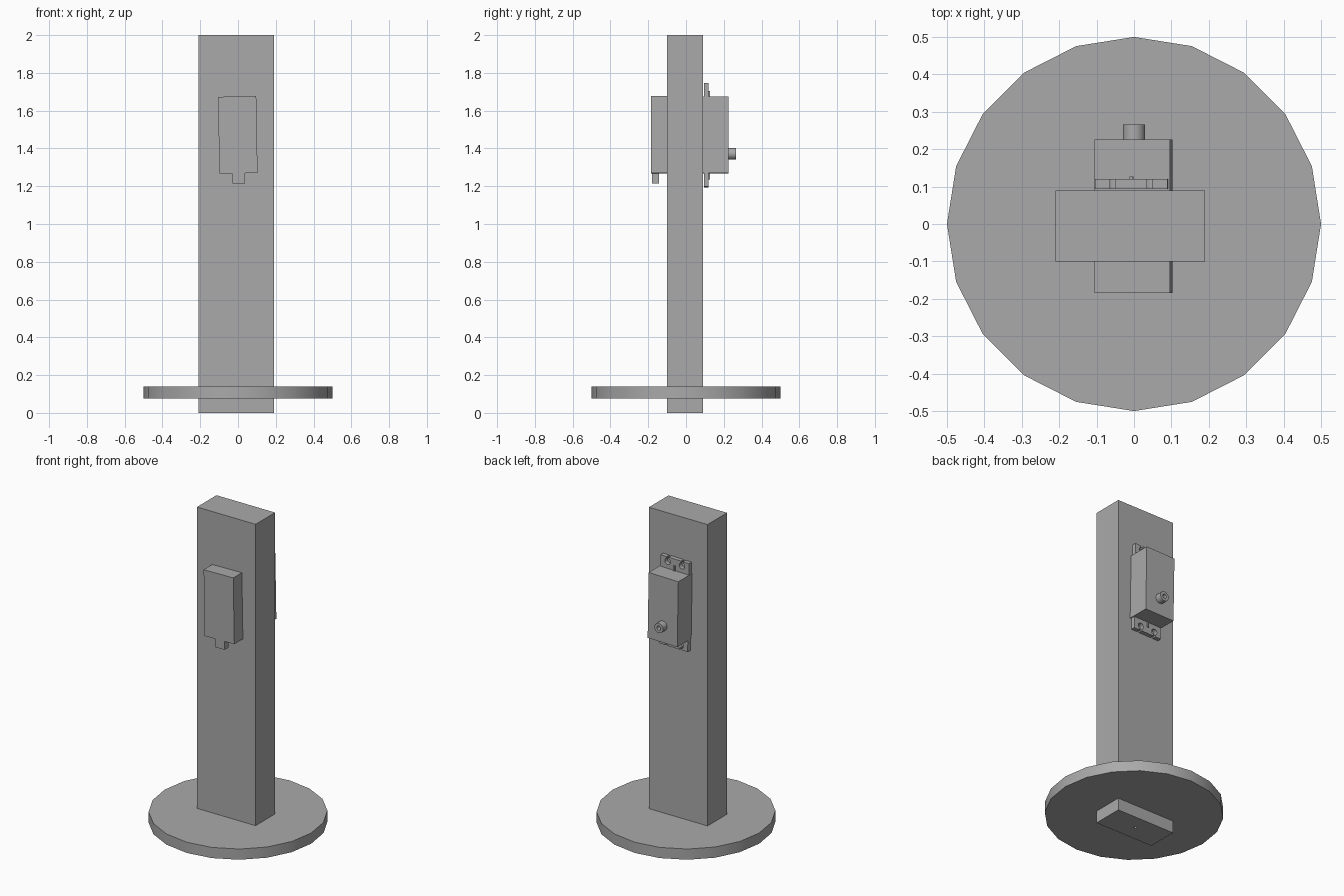
import bpy
import bmesh
from math import radians, pi
from mathutils import Matrix, Vector

if "Cube" in bpy.data.objects:
    bpy.data.objects.remove(bpy.data.objects["Cube"], do_unlink=True)

GREY = (0.4, 0.4, 0.4, 1.0)
grey = bpy.data.materials.new("plain_grey")
grey.use_nodes = True
grey.diffuse_color = GREY
grey.node_tree.nodes["Principled BSDF"].inputs["Base Color"].default_value = GREY


def finish(name, bm):
    mesh = bpy.data.meshes.new(name)
    bm.to_mesh(mesh)
    bm.free()
    mesh.materials.append(grey)
    obj = bpy.data.objects.new(name, mesh)
    bpy.context.collection.objects.link(obj)
    return obj


def box(name, low, high):
    low, high = Vector(low), Vector(high)
    bm = bmesh.new()
    size = Matrix.Diagonal((*(high - low), 1))
    bmesh.ops.create_cube(bm, size=1, matrix=Matrix.Translation((low + high) / 2) @ size)
    return finish(name, bm)


def cylinder(name, centre, radius, depth, sides, along_y=False, start=0.0):
    bm = bmesh.new()
    turn = Matrix.Rotation(radians(90) if along_y else 0, 4, "X")
    spin = Matrix.Rotation(start, 4, "Z")
    bmesh.ops.create_cone(bm, cap_ends=True, segments=sides, radius1=radius, radius2=radius,
                          depth=depth, matrix=Matrix.Translation(centre) @ turn @ spin)
    return finish(name, bm)


def cut(obj, cutter):
    mod = obj.modifiers.new(cutter.name, "BOOLEAN")
    mod.operation = "DIFFERENCE"
    mod.solver = "EXACT"
    mod.object = cutter
    cutter.hide_render = True
    cutter.hide_set(True)


def smooth(obj):
    bpy.ops.object.select_all(action="DESELECT")
    obj.select_set(True)
    bpy.context.view_layer.objects.active = obj
    bpy.ops.object.shade_smooth_by_angle(angle=radians(35))


def tilt(objects):
    # The housings lean very slightly to the model's right
    pivot = Matrix.Translation((0, 0, 1.47))
    lean = pivot @ Matrix.Rotation(radians(-1.0), 4, "Y") @ pivot.inverted()
    for obj in objects:
        obj.data.transform(lean)


# Round base and the post standing through it
base = cylinder("base_disc", (0, 0, 0.108), 0.5, 0.066, 20)
smooth(base)
post = box("post", (-0.21, -0.1, 0), (0.19, 0.09, 2))
cut(post, cylinder("post_hole_cutter", (-0.01, 0, 0), 0.009, 0.1, 12))

# Front housing with its plug underneath
front = box("front_housing", (-0.102, -0.184, 1.268), (0.1, -0.09, 1.675))
plug = box("front_plug", (-0.034, -0.181, 1.215), (0.032, -0.144, 1.28))

# Rear housing with output shaft
rear = box("rear_housing", (-0.102, 0.085, 1.268), (0.1, 0.226, 1.673))
shaft = cylinder("output_shaft", (0, 0.24, 1.372), 0.03, 0.052, 20, along_y=True)
smooth(shaft)
bore = cylinder("shaft_bore_cutter", (0, 0.26, 1.372), 0.013, 0.04, 16, along_y=True)
cut(shaft, bore)

# Mounting ears above and below the rear housing: open-ended holes and a rib
parts = [front, plug, rear]
for side, sign in (("upper", 1), ("lower", -1)):
    edge, tip = 1.47 + sign * 0.19, 1.47 + sign * 0.274
    ear = box(side + "_ear", (-0.1, 0.094, min(edge, tip)), (0.094, 0.12, max(edge, tip)))
    hole_z = 1.47 + sign * 0.246
    parts.append(ear)
    for label, x in (("right", -0.052), ("left", 0.046)):
        hole = cylinder(f"{side}_{label}_hole_cutter", (x, 0.107, hole_z), 0.019, 0.1, 16, along_y=True)
        end = tip + sign * 0.02
        slot = box(f"{side}_{label}_slot_cutter", (x - 0.007, 0.06, min(hole_z, end)),
                   (x + 0.007, 0.15, max(hole_z, end)))
        for cutter in (hole, slot):
            cut(ear, cutter)
            parts.append(cutter)
    rib_end = 1.47 + sign * 0.235
    rib = box(side + "_rib", (-0.008, 0.115, min(edge, rib_end)), (0.002, 0.127, max(edge, rib_end)))
    parts.append(rib)

tilt(parts)
